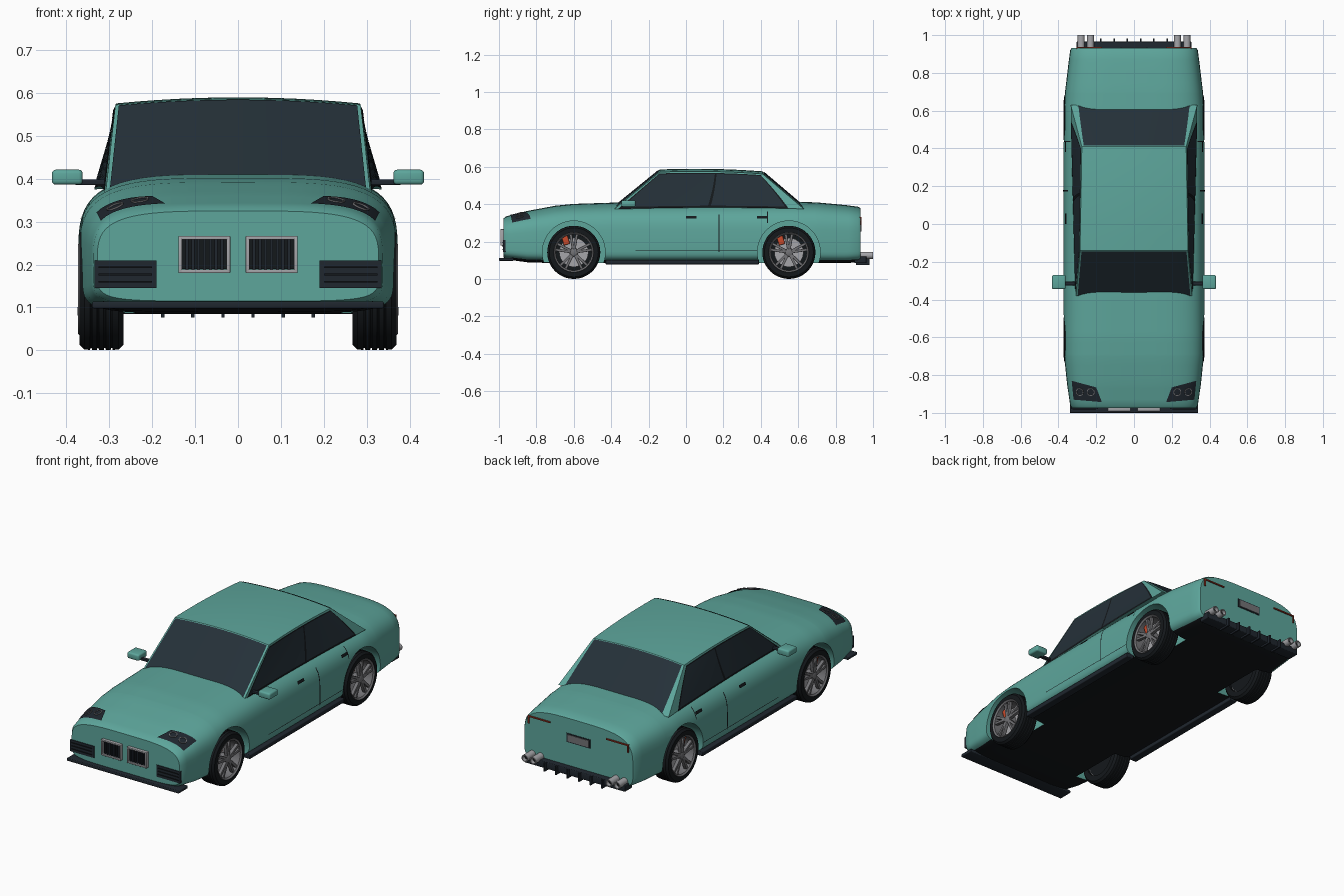
import bpy, bmesh
from math import sin, cos, pi, radians
from mathutils import Vector, Matrix

cube = bpy.data.objects.get("Cube")
if cube:
    bpy.data.objects.remove(cube, do_unlink=True)


def material(name, rgb, rough=0.5):
    m = bpy.data.materials.new(name)
    m.use_nodes = True
    m.diffuse_color = (*rgb, 1)
    node = m.node_tree.nodes["Principled BSDF"]
    node.inputs["Base Color"].default_value = (*rgb, 1)
    node.inputs["Roughness"].default_value = rough
    return m


PAINT = material("teal paint", (0.11, 0.38, 0.33))
GLASS = material("dark glass", (0.018, 0.03, 0.04))
TRIM = material("dark trim", (0.014, 0.02, 0.028))
BLACK = material("black rubber", (0.007, 0.009, 0.011))
METAL = material("grey alloy", (0.17, 0.17, 0.18))
CHROME = material("light metal", (0.38, 0.38, 0.4))
RED = material("brake red", (0.6, 0.07, 0.025))
TAIL = material("tail light red", (0.28, 0.03, 0.015))


def finish(name, bm, mat, smooth=True, recalc=True):
    if recalc:
        bmesh.ops.recalc_face_normals(bm, faces=bm.faces)
    me = bpy.data.meshes.new(name)
    bm.to_mesh(me)
    bm.free()
    me.materials.append(mat)
    if smooth:
        me.shade_smooth()
        me.set_sharp_from_angle(angle=radians(35))
    ob = bpy.data.objects.new(name, me)
    bpy.context.collection.objects.link(ob)
    return ob


def box(name, lo, hi, mat, bevel=0, rot=0):
    """Box between two corners, turned about the x axis through its centre."""
    lo, hi = Vector(lo), Vector(hi)
    bm = bmesh.new()
    bmesh.ops.create_cube(bm, size=1)
    bmesh.ops.scale(bm, vec=[abs(d) for d in hi - lo], verts=bm.verts)
    if bevel:
        bmesh.ops.bevel(bm, geom=bm.edges, offset=bevel, segments=3, profile=0.5, affect='EDGES')
    bmesh.ops.rotate(bm, matrix=Matrix.Rotation(rot, 3, 'X'), verts=bm.verts)
    bmesh.ops.translate(bm, vec=(lo + hi) / 2, verts=bm.verts)
    return finish(name, bm, mat, bevel > 0)


def lathe(name, profile, mat, centre, axis, segs=40):
    """Closed (along, radius) profile spun about an axis."""
    axis = Vector(axis)
    side = axis.orthogonal().normalized()
    bm = bmesh.new()
    vs = [bm.verts.new(Vector(centre) + axis * a + side * r) for a, r in profile]
    edges = [bm.edges.new((v, vs[i - 1])) for i, v in enumerate(vs)]
    bmesh.ops.spin(bm, geom=vs + edges, cent=centre, axis=axis, angle=2 * pi, steps=segs, use_merge=True)
    bmesh.ops.remove_doubles(bm, verts=bm.verts, dist=0.0002)
    return finish(name, bm, mat)


def grid(name, f, mat, s=1, nu=12, nv=8):
    """Sheet from f(u, v), optionally mirrored to the other side."""
    bm = bmesh.new()
    vs = [[bm.verts.new(Vector(f(i / nu, j / nv)) * Vector((1, 1, 1)).length / 3 ** 0.5)
           for j in range(nv + 1)] for i in range(nu + 1)]
    for i in range(nu):
        for j in range(nv):
            bm.faces.new((vs[i][j], vs[i + 1][j], vs[i + 1][j + 1], vs[i][j + 1]))
    if s < 0:
        bmesh.ops.scale(bm, vec=(-1, 1, 1), verts=bm.verts)
        bmesh.ops.reverse_faces(bm, faces=bm.faces)
    return finish(name, bm, mat, recalc=False)


# Body: lofted sections of (y, half width, bottom, top)
STATIONS = [(-0.975, 0.328, 0.115, 0.325), (-0.96, 0.338, 0.105, 0.336), (-0.85, 0.354, 0.09, 0.364),
            (-0.7, 0.37, 0.085, 0.392), (-0.6, 0.373, 0.085, 0.402), (-0.35, 0.373, 0.085, 0.41),
            (0.6, 0.373, 0.085, 0.413), (0.7, 0.365, 0.085, 0.41), (0.85, 0.347, 0.085, 0.396),
            (0.92, 0.338, 0.09, 0.387), (0.932, 0.33, 0.095, 0.38)]
MID, N_UP, N_LOW = 0.2, 3.8, 6


def section(y):
    for a, b in zip(STATIONS, STATIONS[1:]):
        if y <= b[0]:
            t = (y - a[0]) / (b[0] - a[0])
            return [p + (q - p) * t for p, q in zip(a[1:], b[1:])]
    return STATIONS[-1][1:]


def side_x(y, z):
    w, lo, hi = section(y)
    n = N_UP if z > MID else N_LOW
    k = (z - MID) / (hi - MID) if z > MID else (MID - z) / (MID - lo)
    return w * max(0, 1 - k ** n) ** (1 / n)


def top_z(x, y):
    w, lo, hi = section(y)
    return MID + (hi - MID) * max(0, 1 - (abs(x) / w) ** N_UP) ** (1 / N_UP)


bm = bmesh.new()
rings = []
ys = sorted({s[0] for s in STATIONS} | {-0.93 + 0.06 * i for i in range(31)})
for y in ys:
    w, lo, hi = section(y)
    ring = []
    for i in range(64):
        c, s = cos(2 * pi * i / 64), sin(2 * pi * i / 64)
        n, h = (N_UP, hi - MID) if s >= 0 else (N_LOW, MID - lo)
        x = w * abs(c) ** (2 / n) * (1 if c > 0 else -1)
        z = MID + h * abs(s) ** (2 / n) * (1 if s > 0 else -1)
        ring.append(bm.verts.new((x, y, z)))
    rings.append(ring)
for a, b in zip(rings, rings[1:]):
    for i in range(64):
        bm.faces.new((a[i - 1], a[i], b[i], b[i - 1]))
bm.faces.new(rings[0])
bm.faces.new(rings[-1])
body = finish("body", bm, PAINT)

# Wheel arches cut from the body
AXLES, HUB_Z = (-0.6, 0.55), 0.143
for s in (1, -1):
    for y in AXLES:
        cutter = lathe("arch_cutter", [(0.24, 0), (0.24, 0.168), (0.5, 0.168), (0.5, 0)], PAINT,
                       (0, y, HUB_Z), (s, 0, 0), 48)
        cutter.hide_render = True
        mod = body.modifiers.new("arch", 'BOOLEAN')
        mod.operation, mod.solver, mod.object = 'DIFFERENCE', 'EXACT', cutter
        bpy.context.view_layer.objects.active = body
        bpy.ops.object.modifier_apply(modifier=mod.name)
        bpy.data.objects.remove(cutter, do_unlink=True)
body.data.materials.clear()
body.data.materials.append(PAINT)
body.data.materials.append(BLACK)
for p in body.data.polygons:
    p.material_index = 1 if p.normal.z < -0.9 and p.center.z < 0.11 else 0
body.data.shade_smooth()
body.data.set_sharp_from_angle(angle=radians(35))

# Cabin: bowed four-cornered panels with glass laid on them
FULL = [(0, 0), (1, 0), (1, 1), (0, 1)]


def patch(name, corners, mat, bow_u=0, bow_v=0, area=FULL, off=0, s=1):
    c = [Vector(p) for p in corners]
    normal = (c[1] - c[0]).cross(c[3] - c[0]).normalized()
    q = [Vector(a) for a in area]

    def blend(p, u, v):
        return (p[0] * (1 - u) + p[1] * u) * (1 - v) + (p[3] * (1 - u) + p[2] * u) * v

    def f(u, v):
        a, b = blend(q, u, v)
        bow = bow_u * 4 * a * (1 - a) + bow_v * 4 * b * (1 - b)
        return blend(c, a, b) + Vector((0, 0, bow)) + normal * off
    return grid(name, f, mat, s)


def mirror(p):
    return (-p[0], p[1], p[2])


FB, FT = (0.308, -0.385, 0.373), (0.286, -0.14, 0.572)
RB, RT = (0.335, 0.63, 0.375), (0.276, 0.41, 0.562)
front = [mirror(FB), FB, FT, mirror(FT)]
rear = [RB, mirror(RB), mirror(RT), RT]
side = [FB, RB, RT, FT]
patch("roof", [mirror(FT), FT, RT, mirror(RT)], PAINT, 0.014, 0.008)
patch("windshield_frame", front, PAINT, 0.014)
patch("windshield", front, GLASS, 0.014, area=[(0.015, 0), (0.985, 0), (0.985, 0.98), (0.015, 0.98)], off=0.003)
patch("rear_window_frame", rear, PAINT, 0.014)
patch("rear_window", rear, GLASS, 0.014, area=[(0.06, 0), (0.94, 0), (0.98, 0.98), (0.02, 0.98)], off=0.003)
for s in (1, -1):
    patch("cabin_side", side, PAINT, 0.008, s=s)
    patch("window_surround", side, BLACK, 0.008, area=[(0.02, 0), (0.92, 0), (0.965, 0.96), (0.015, 0.96)],
          off=0.002, s=s)
    patch("front_side_window", side, GLASS, 0.008,
          area=[(0.03, 0.05), (0.495, 0.05), (0.535, 0.93), (0.025, 0.93)], off=0.004, s=s)
    patch("rear_side_window", side, GLASS, 0.008,
          area=[(0.51, 0.05), (0.91, 0.05), (0.955, 0.93), (0.55, 0.93)], off=0.004, s=s)


# Plates that follow the body side
def side_plate(name, y0, y1, z0, z1, mat, off, s):
    def f(u, v):
        y, z = y0 + (y1 - y0) * u, z0 + (z1 - z0) * v
        return side_x(y, z) + off, y, z
    grid(name, f, mat, s)


def headlight(u, v):
    x = (0.17 + 0.15 * u) * (1 - v) + (0.2 + 0.13 * u) * v
    y = (-0.943 + 0.013 * u) * (1 - v) + (-0.865 + 0.035 * u) * v
    return x, y, top_z(x, y) + 0.005


for s in (1, -1):
    side_plate("door_gap", 0.173, 0.179, 0.145, 0.345, BLACK, 0.002, s)
    side_plate("rear_door_gap", 0.434, 0.439, 0.3, 0.36, BLACK, 0.002, s)
    side_plate("door_bottom_gap", -0.27, 0.38, 0.152, 0.155, BLACK, 0.001, s)
    for y in (0.0, 0.38):
        side_plate("door_handle", y, y + 0.055, 0.323, 0.337, BLACK, 0.006, s)
    grid("headlight", headlight, TRIM, s)
    for x in (0.228, 0.285):
        slope = Vector((top_z(x - 0.01, -0.888) - top_z(x + 0.01, -0.888), -0.005, 0.02)).normalized()
        slope.x *= s
        lathe("headlight_ring", [(0.004, 0.017), (0.008, 0.017), (0.008, 0.021), (0.004, 0.021)], METAL,
              (s * x, -0.888, top_z(x, -0.888)), slope, 24)

    # Door mirrors and sills
    box("mirror_arm", (s * 0.31, -0.325, 0.385), (s * 0.38, -0.305, 0.398), TRIM, 0.003)
    box("mirror_shell", (s * 0.362, -0.345, 0.386), (s * 0.434, -0.27, 0.421), PAINT, 0.009)
    box("side_skirt", (s * 0.33, -0.43, 0.079), (s * 0.374, 0.39, 0.103), TRIM, 0.004)

    # Nose: twin framed grilles and slatted intakes
    box("grille_back", (s * 0.025, -0.979, 0.19), (s * 0.13, -0.96, 0.26), BLACK)
    for x in (0.018, 0.13):
        box("grille_frame_side", (s * x, -0.992, 0.18), (s * (x + 0.009), -0.96, 0.267), CHROME, 0.002)
    for z in (0.18, 0.258):
        box("grille_frame_bar", (s * 0.018, -0.992, z), (s * 0.139, -0.96, z + 0.009), CHROME, 0.002)
    for i in range(7):
        x = 0.034 + i * 0.0135
        box("grille_slat", (s * x, -0.986, 0.188), (s * (x + 0.007), -0.97, 0.26), TRIM)
    box("intake", (s * 0.19, -0.979, 0.145), (s * 0.334, -0.955, 0.209), TRIM)
    for z in (0.158, 0.175, 0.192):
        box("intake_slat", (s * 0.2, -0.983, z), (s * 0.325, -0.975, z + 0.004), BLACK)

    # Tail: light strips and paired exhausts
    box("tail_light", (s * 0.17, 0.925, 0.326), (s * 0.305, 0.938, 0.333), TAIL)
    box("tail_light_end", (s * 0.297, 0.92, 0.29), (s * 0.305, 0.938, 0.333), TAIL)
    for x in (0.23, 0.28):
        lathe("exhaust", [(0.9, 0.013), (0.9, 0.019), (1.0, 0.019), (1.0, 0.014)], CHROME,
              (s * x, 0, 0.127), (0, 1, 0), 24)
        lathe("exhaust_inside", [(0.93, 0), (0.93, 0.014), (0.98, 0.014), (0.98, 0)], BLACK,
              (s * x, 0, 0.127), (0, 1, 0), 24)

box("front_splitter", (-0.34, -1.0, 0.098), (0.34, -0.92, 0.114), TRIM, 0.004)
box("rear_plate", (-0.065, 0.925, 0.255), (0.065, 0.937, 0.292), METAL)
box("plate_recess", (-0.072, 0.925, 0.249), (0.072, 0.934, 0.298), TRIM)
box("diffuser", (-0.305, 0.9, 0.085), (0.305, 0.965, 0.122), TRIM, 0.004)
for i in range(6):
    x = -0.175 + 0.07 * i
    box("diffuser_fin", (x - 0.004, 0.91, 0.076), (x + 0.004, 0.982, 0.122), TRIM)

# Wheels
tread = []
for i in range(4):
    x = 0.292 + i * 0.016
    tread += [(x, 0.142), (x + 0.001, 0.138), (x + 0.004, 0.138), (x + 0.005, 0.142)]
TYRE = [(0.267, 0.1), (0.267, 0.13), (0.278, 0.141), *tread, (0.358, 0.141), (0.369, 0.131), (0.37, 0.106)]
for s in (1, -1):
    for y in AXLES:
        hub, axis = (0, y, HUB_Z), (s, 0, 0)
        lathe("tyre", TYRE, BLACK, hub, axis, 48)
        lathe("rim", [(0.28, 0.1), (0.368, 0.108), (0.373, 0.105), (0.366, 0.097), (0.28, 0.096)], METAL, hub, axis)
        lathe("wheel_back", [(0.28, 0), (0.28, 0.1), (0.3, 0.1), (0.3, 0)], BLACK, hub, axis)
        lathe("brake_disc", [(0.3, 0), (0.3, 0.078), (0.322, 0.078), (0.322, 0)], CHROME, hub, axis)
        lathe("hub_cap", [(0.32, 0), (0.32, 0.024), (0.362, 0.022), (0.366, 0.012), (0.366, 0)], METAL, hub, axis, 24)
        box("brake_caliper", (s * 0.305, y - 0.062, HUB_Z + 0.04), (s * 0.342, y - 0.028, HUB_Z + 0.1), RED, 0.004, 0.3)
        for i in range(10):
            a = 2 * pi * (i // 2) / 5 + (0.17 if i % 2 else -0.17)
            cy, cz = y - sin(a) * 0.06, HUB_Z + cos(a) * 0.06
            box("spoke", (s * 0.345, cy - 0.007, cz - 0.042), (s * 0.364, cy + 0.007, cz + 0.042), METAL, 0.002, a)
